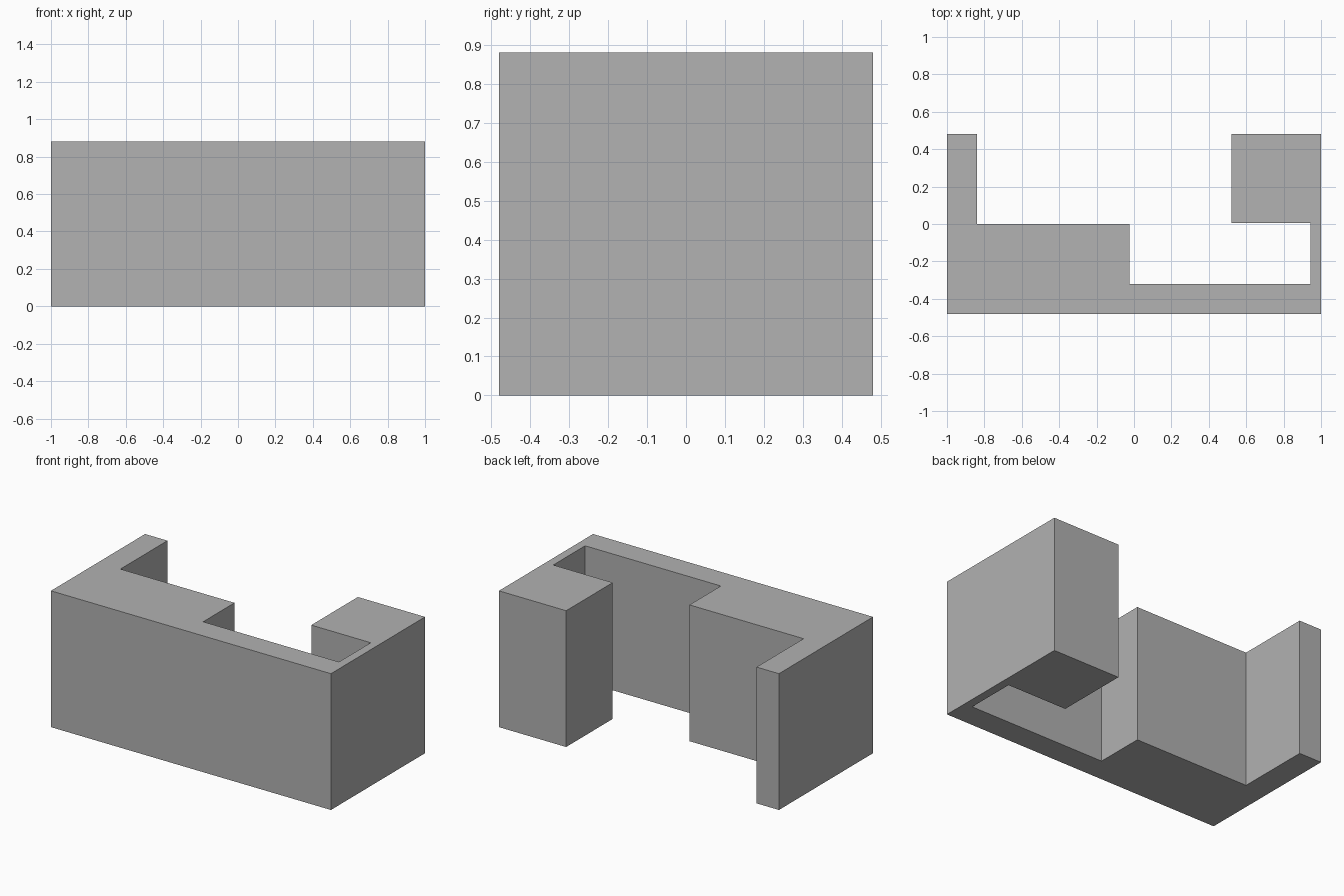
import bpy, bmesh

cube = bpy.data.objects.get("Cube")
if cube:
    bpy.data.objects.remove(cube, do_unlink=True)

HEIGHT = 0.88

# Single plain grey finish
grey = bpy.data.materials.new("plain_grey")
grey.use_nodes = True
colour = (0.445, 0.445, 0.445, 1)
grey.diffuse_color = colour
grey.node_tree.nodes["Principled BSDF"].inputs["Base Color"].default_value = colour

# Floor outline: front wall, right return, thick middle, thin left wall, corner pillar
outline = [
    (-1, -0.48), (1, -0.48), (1, 0.48), (0.52, 0.48), (0.52, 0.005),
    (0.945, 0.005), (0.945, -0.32), (-0.025, -0.32), (-0.025, 0),
    (-0.84, 0), (-0.84, 0.48), (-1, 0.48),
]


def extrude_outline(name, points, height, material):
    """Raise a flat outline into a solid prism standing on the ground."""
    bm = bmesh.new()
    base = bm.faces.new([bm.verts.new((x, y, 0)) for x, y in points])
    result = bmesh.ops.extrude_face_region(bm, geom=[base], use_keep_orig=True)
    top = [v for v in result["geom"] if isinstance(v, bmesh.types.BMVert)]
    bmesh.ops.translate(bm, verts=top, vec=(0, 0, height))
    bmesh.ops.recalc_face_normals(bm, faces=bm.faces[:])
    mesh = bpy.data.meshes.new(name)
    bm.to_mesh(mesh)
    bm.free()
    mesh.materials.append(material)
    obj = bpy.data.objects.new(name, mesh)
    bpy.context.collection.objects.link(obj)
    return obj


extrude_outline("wall_block", outline, HEIGHT, grey)
